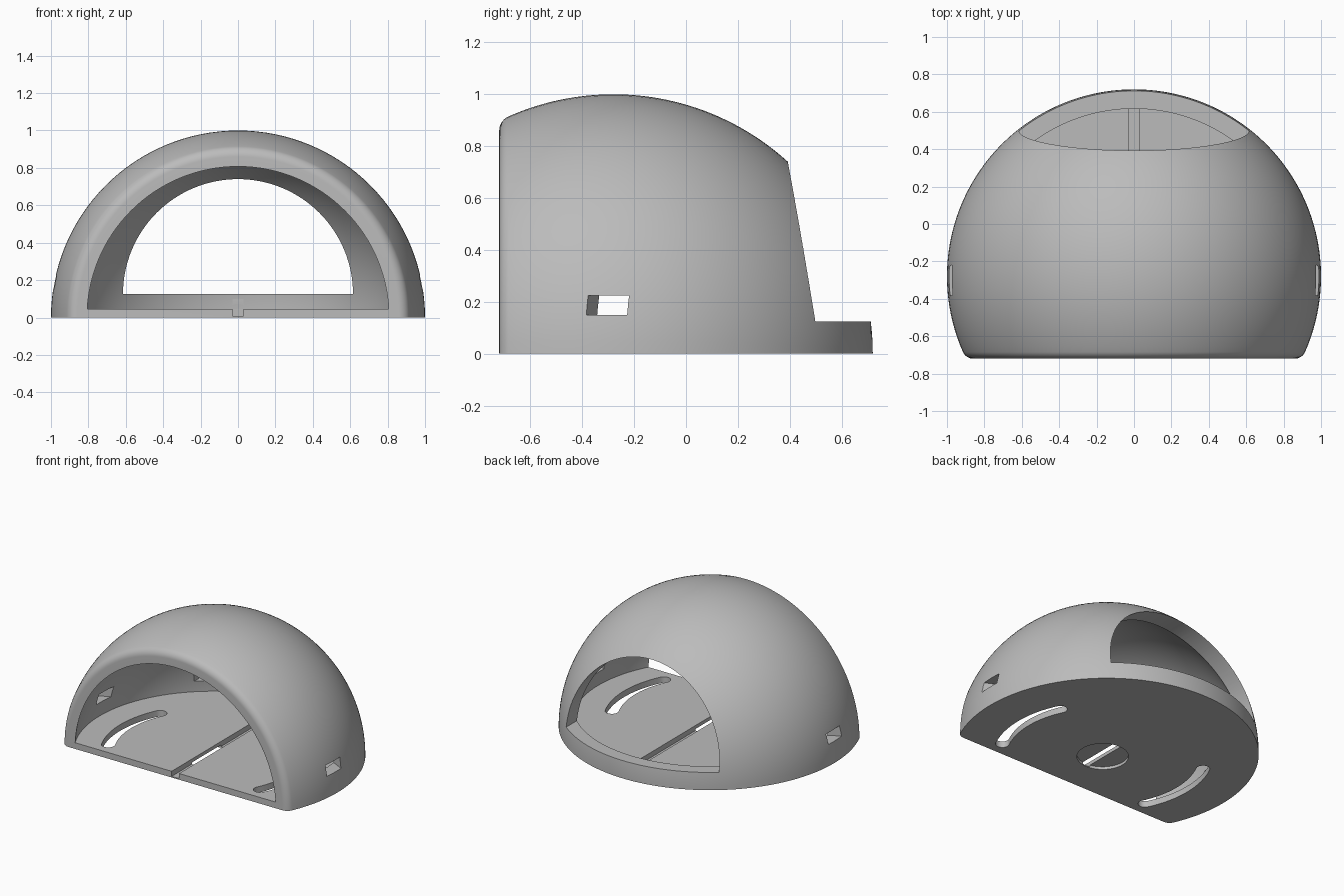
import bpy, bmesh, math
from mathutils import Matrix, Vector

cube = bpy.data.objects.get("Cube")
if cube:
    bpy.data.objects.remove(cube, do_unlink=True)

CY = -0.28      # dome centre along y
FRONT = -0.72   # flat front plane
PIVOT = -0.32   # centre of base recess and arc slots

grey = bpy.data.materials.new("light_grey")
grey.use_nodes = True
grey.diffuse_color = (0.5, 0.5, 0.5, 1)
grey.node_tree.nodes["Principled BSDF"].inputs["Base Color"].default_value = (0.5, 0.5, 0.5, 1)


def finish(name, bm):
    bmesh.ops.recalc_face_normals(bm, faces=bm.faces[:])
    me = bpy.data.meshes.new(name)
    bm.to_mesh(me)
    bm.free()
    me.materials.append(grey)
    ob = bpy.data.objects.new(name, me)
    bpy.context.collection.objects.link(ob)
    return ob


def keep_above(bm, z):
    geom = bm.verts[:] + bm.edges[:] + bm.faces[:]
    cut = bmesh.ops.bisect_plane(bm, geom=geom, dist=1e-5, plane_co=(0, 0, z),
                                 plane_no=(0, 0, 1), clear_inner=True)
    edges = [e for e in cut["geom_cut"] if isinstance(e, bmesh.types.BMEdge)]
    bmesh.ops.contextual_create(bm, geom=edges)


def lathe(name, profile, floor, steps=128):
    """Revolve (y, radius) points about the y axis and keep the part above floor."""
    bm = bmesh.new()
    verts = [bm.verts.new((r, y, 0)) for y, r in profile]
    edges = [bm.edges.new(pair) for pair in zip(verts, verts[1:])]
    bmesh.ops.spin(bm, geom=verts + edges, cent=(0, 0, 0), axis=(0, 1, 0),
                   angle=math.tau, steps=steps)
    bmesh.ops.remove_doubles(bm, verts=bm.verts[:], dist=1e-5)
    keep_above(bm, floor)
    return finish(name, bm)


def arc(cy, cr, radius, start, end, n):
    """Arc points as (y, radius), angle measured from +y."""
    return [(cy + radius * math.cos(start + (end - start) * i / n),
             max(0, cr + radius * math.sin(start + (end - start) * i / n)))
            for i in range(n + 1)]


def box(name, lo, hi, matrix=Matrix()):
    bm = bmesh.new()
    lo, hi = Vector(lo), Vector(hi)
    bmesh.ops.create_cube(bm, size=1, matrix=matrix @ Matrix.Translation((lo + hi) / 2)
                          @ Matrix.Diagonal((*(hi - lo), 1)))
    return finish(name, bm)


def prism(name, outline, z0, z1):
    bm = bmesh.new()
    face = bm.faces.new([bm.verts.new((x, y, z0)) for x, y in outline])
    ext = bmesh.ops.extrude_face_region(bm, geom=[face])
    bmesh.ops.translate(bm, vec=(0, 0, z1 - z0),
                        verts=[v for v in ext["geom"] if isinstance(v, bmesh.types.BMVert)])
    return finish(name, bm)


def polar(radius, angle, cx=0, cy=PIVOT):
    return (cx + radius * math.cos(angle), cy + radius * math.sin(angle))


# Dome body with a rounded front rim
fillet = 0.06
fy = FRONT + fillet
fr = math.sqrt((1 - fillet) ** 2 - (fy - CY) ** 2)
tangent = math.atan2(fr, fy - CY)
body = lathe("dome_shell", arc(CY, 0, 1, 0, tangent, 64)
             + arc(fy, fr, fillet, tangent, math.pi, 10)[1:] + [(FRONT, 0)], 0)

# Hollow inside and round-topped back window
cutters = [
    lathe("inner_cavity", arc(-0.29, 0, 0.915, 0, math.pi, 80), 0.045),
]
bm = bmesh.new()
bmesh.ops.create_cone(bm, cap_ends=True, segments=128, radius1=0.615, radius2=0.615, depth=1,
                      matrix=Matrix.Translation((0, 0.55, 0.125)) @ Matrix.Rotation(math.pi / 2, 4, "X"))
keep_above(bm, 0.125)
cutters.append(finish("back_window", bm))

# Floor groove and round recess underneath
cutters.append(box("floor_groove", (-0.03, -1, 0.008), (0.03, 0.622, 0.1)))
cutters.append(prism("base_recess", [polar(0.17, math.tau * i / 64) for i in range(64)], -0.1, 0.02))

# Arc slots and skewed side holes, mirrored left and right
R, HALF, SPAN, N = 0.68, 0.045, math.radians(26), 24
for side, label in ((1, "left"), (-1, "right")):
    outline = [polar(R + HALF, -SPAN + 2 * SPAN * i / N) for i in range(N + 1)]
    outline += [polar(HALF, SPAN + math.pi * i / 10, *polar(R, SPAN)) for i in range(1, 10)]
    outline += [polar(R - HALF, SPAN - 2 * SPAN * i / N) for i in range(N + 1)]
    outline += [polar(HALF, math.pi - SPAN + math.pi * i / 10, *polar(R, -SPAN)) for i in range(1, 10)]
    cutters.append(prism(label + "_slot", [(side * x, y) for x, y in outline], -0.1, 0.1))
    turn = Matrix.Translation((side * 0.98, -0.303, 0)) @ Matrix.Rotation(-side * math.radians(27), 4, "Z")
    cutters.append(box(label + "_side_hole", (-0.2, -0.071, 0.15), (0.2, 0.071, 0.225), turn))

# Cut everything out of the body
bpy.ops.object.select_all(action="DESELECT")
bpy.context.view_layer.objects.active = body
body.select_set(True)
for cutter in cutters:
    mod = body.modifiers.new(cutter.name, "BOOLEAN")
    mod.operation, mod.solver, mod.object = "DIFFERENCE", "EXACT", cutter
    bpy.ops.object.modifier_apply(modifier=mod.name)
    bpy.data.objects.remove(cutter, do_unlink=True)

bpy.ops.object.shade_smooth_by_angle(angle=math.radians(30))
